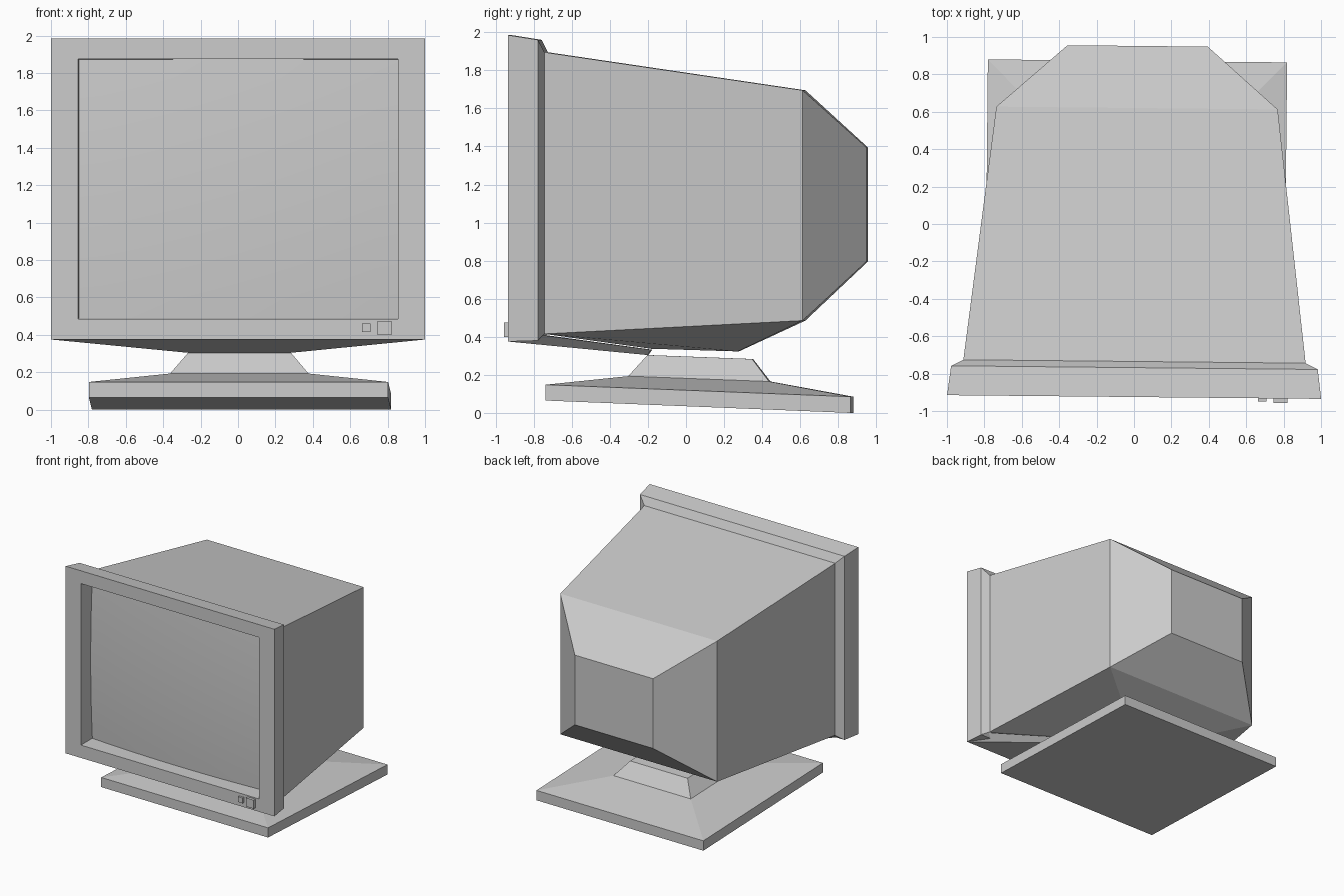
import bpy, bmesh

if "Cube" in bpy.data.objects:
    bpy.data.objects.remove(bpy.data.objects["Cube"])

YAW, SHIFT, DROP = -0.01, 0.01, -0.005   # the whole model is turned very slightly


def finish(name, bm):
    bmesh.ops.recalc_face_normals(bm, faces=bm.faces)
    mesh = bpy.data.meshes.new(name)
    bm.to_mesh(mesh)
    bm.free()
    obj = bpy.data.objects.new(name, mesh)
    bpy.context.collection.objects.link(obj)
    obj.rotation_euler.z = YAW
    obj.location = (SHIFT, 0, DROP)
    return obj


def loft(name, rings, cap_start=False, cap_end=True):
    """Skin a series of four-point rings."""
    bm = bmesh.new()
    rows = [[bm.verts.new(p) for p in r] for r in rings]
    for a, b in zip(rows, rows[1:]):
        for i in range(4):
            j = (i + 1) % 4
            bm.faces.new((a[i], a[j], b[j], b[i]))
    if cap_start:
        bm.faces.new(rows[0])
    if cap_end:
        bm.faces.new(rows[-1])
    return finish(name, bm)


def upright(hx, y, z0, z1):
    return [(-hx, y, z0), (hx, y, z0), (hx, y, z1), (-hx, y, z1)]


def flat(hx0, y0, z0, hx1, y1, z1):
    """Symmetric ring from a front edge and a back edge."""
    return [(-hx0, y0, z0), (hx0, y0, z0), (hx1, y1, z1), (-hx1, y1, z1)]


# Housing: screen recess, bezel, chamfer, tapering body and tube back
loft("housing", [
    upright(0.853, -0.773, 0.492, 1.878),
    upright(0.855, -0.925, 0.49, 1.88),
    upright(1.0, -0.925, 0.38, 1.99),
    upright(0.98, -0.768, 0.385, 1.965),
    upright(0.915, -0.735, 0.42, 1.90),
    upright(0.752, 0.62, 0.49, 1.70),
    upright(0.375, 0.952, 0.80, 1.40)])

# Underside of the body, narrowing towards the stand
loft("body_underside", [
    flat(0.915, -0.735, 0.42, 0.752, 0.62, 0.49),
    flat(0.28, -0.18, 0.342, 0.28, 0.275, 0.328)])

# Wedge running from the bezel back to the stand
loft("bezel_underside", [
    flat(1.0, -0.925, 0.38, 0.915, -0.735, 0.412),
    flat(0.275, -0.20, 0.309, 0.275, -0.18, 0.337)])

# Tilted base plate with sloping top and stem
loft("stand", [
    flat(0.80, -0.73, 0.07, 0.80, 0.872, 0.005),
    flat(0.80, -0.73, 0.153, 0.80, 0.872, 0.09),
    flat(0.37, -0.30, 0.198, 0.37, 0.44, 0.17),
    flat(0.275, -0.20, 0.309, 0.275, 0.35, 0.288)], cap_start=True)

# Bulging glass screen
bm = bmesh.new()
bmesh.ops.create_grid(bm, x_segments=14, y_segments=14, size=1)
for v in bm.verts:
    u, w = v.co.x, v.co.y
    v.co = (u * 0.854, -0.774 - 0.03 * (1 - u * u) - 0.022 * (1 - w * w),
            1.185 + w * 0.694)
screen = finish("screen", bm)
if screen.data.polygons[0].normal.y > 0:
    screen.data.flip_normals()
screen.data.shade_smooth()

# Front buttons
for name, x, z, half, y in (("small_button", 0.685, 0.442, 0.023, -0.942),
                            ("power_button", 0.782, 0.442, 0.037, -0.949)):
    loft(name, [upright(half, -0.92, z - half, z + half),
                upright(half, y, z - half, z + half)]).location.x += x
    bpy.data.objects[name].location.y = -0.01 * x
